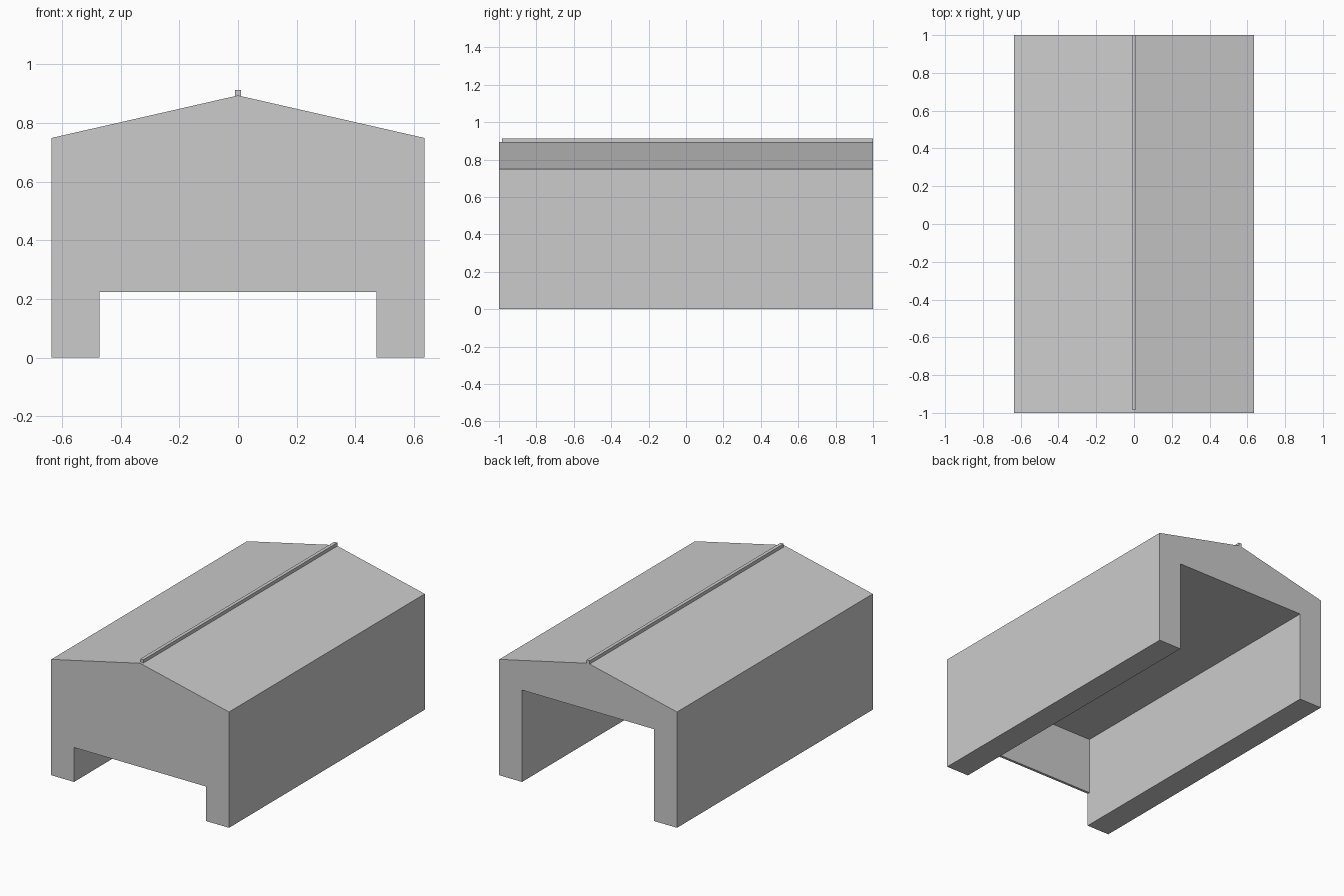
import bpy
import bmesh

cube = bpy.data.objects.get("Cube")
if cube:
    bpy.data.objects.remove(cube, do_unlink=True)

HALF_WIDTH, HALF_LENGTH = 0.636, 1.0
EAVE, PEAK = 0.749, 0.894
OPENING = 0.473          # half width of the passage
CEILING = 0.594
PANEL_BOTTOM = 0.223
PANEL_THICK = 0.017

grey = bpy.data.materials.new("plain grey")
grey.use_nodes = True
grey.diffuse_color = (0.6, 0.6, 0.6, 1)
grey.node_tree.nodes["Principled BSDF"].inputs["Base Color"].default_value = (0.6, 0.6, 0.6, 1)


def extrude_profile(name, points, y0, y1):
    """Extrude a closed (x, z) outline along y."""
    bm = bmesh.new()
    face = bm.faces.new([bm.verts.new((x, y0, z)) for x, z in points])
    result = bmesh.ops.extrude_face_region(bm, geom=[face])
    moved = [v for v in result["geom"] if isinstance(v, bmesh.types.BMVert)]
    bmesh.ops.translate(bm, verts=moved, vec=(0, y1 - y0, 0))
    bmesh.ops.recalc_face_normals(bm, faces=bm.faces)
    mesh = bpy.data.meshes.new(name)
    bm.to_mesh(mesh)
    bm.free()
    mesh.materials.append(grey)
    obj = bpy.data.objects.new(name, mesh)
    bpy.context.collection.objects.link(obj)
    return obj


def gable_outline(opening_height):
    """Gabled outline with a rectangular opening in the bottom."""
    right = [(OPENING, opening_height), (OPENING, 0), (HALF_WIDTH, 0), (HALF_WIDTH, EAVE)]
    left = [(-x, z) for x, z in reversed(right)]
    return right + [(0, PEAK)] + left


# One continuous shell: walls and roof, stepping to a lower opening at the front
inner_y = -HALF_LENGTH + PANEL_THICK
shell = extrude_profile("walls_and_roof", gable_outline(CEILING), -HALF_LENGTH, HALF_LENGTH)

# Thin front panel closing the upper part of the passage
panel = [(-OPENING, PANEL_BOTTOM), (OPENING, PANEL_BOTTOM), (OPENING, CEILING), (-OPENING, CEILING)]
extrude_profile("front_panel", panel, -HALF_LENGTH, inner_y)

# Ridge bar along the peak
ridge = [(-0.011, 0.888), (0.011, 0.888), (0.011, 0.913), (-0.011, 0.913)]
extrude_profile("ridge_bar", ridge, inner_y, HALF_LENGTH)
